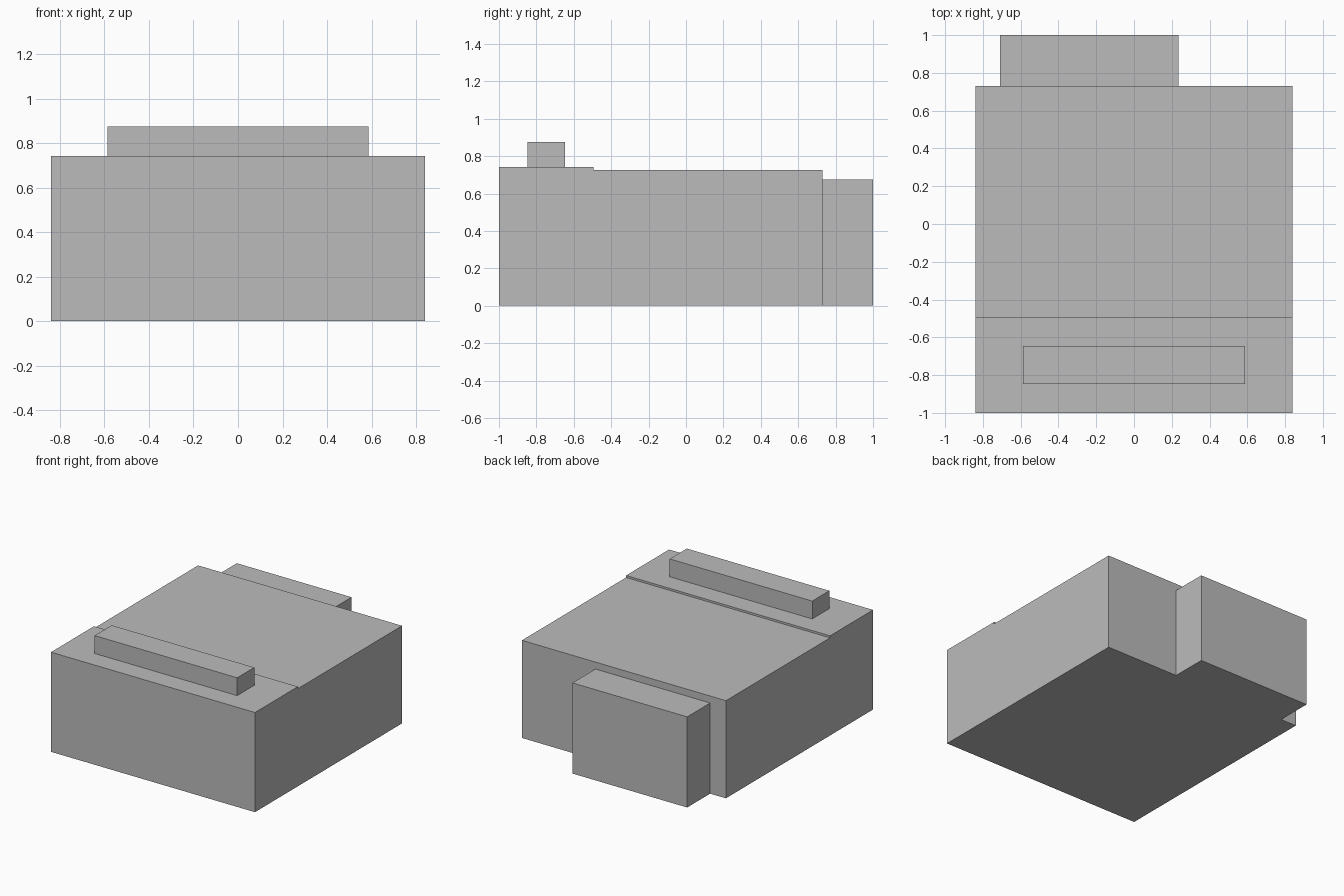
import bpy
import bmesh

default = bpy.data.objects.get("Cube")
if default:
    bpy.data.objects.remove(default, do_unlink=True)

grey = bpy.data.materials.new("plain grey")
grey.use_nodes = True
colour = (0.5, 0.5, 0.5, 1)
grey.diffuse_color = colour
grey.node_tree.nodes["Principled BSDF"].inputs["Base Color"].default_value = colour


def extrude_profile(name, profile, left, right):
    """Extrude a side profile of (y, z) points along x."""
    bm = bmesh.new()
    face = bm.faces.new([bm.verts.new((left, y, z)) for y, z in profile])
    new = bmesh.ops.extrude_face_region(bm, geom=[face])["geom"]
    moved = [v for v in new if isinstance(v, bmesh.types.BMVert)]
    bmesh.ops.translate(bm, verts=moved, vec=(right - left, 0, 0))
    bmesh.ops.recalc_face_normals(bm, faces=bm.faces)
    mesh = bpy.data.meshes.new(name)
    bm.to_mesh(mesh)
    bm.free()
    mesh.materials.append(grey)
    obj = bpy.data.objects.new(name, mesh)
    bpy.context.collection.objects.link(obj)
    return obj


def box_profile(front, back, bottom, top):
    return [(front, bottom), (back, bottom), (back, top), (front, top)]


# Main block with a slightly raised front roof
extrude_profile("main_block", [(-1, 0), (0.73, 0), (0.73, 0.727), (-0.495, 0.727),
                               (-0.495, 0.742), (-1, 0.742)], -0.84, 0.84)

# Long raised bar on the front roof
extrude_profile("roof_bar", box_profile(-0.848, -0.647, 0.742, 0.875), -0.587, 0.587)

# Off-centre annex on the back wall
extrude_profile("back_annex", box_profile(0.73, 1, 0, 0.675), -0.71, 0.235)
